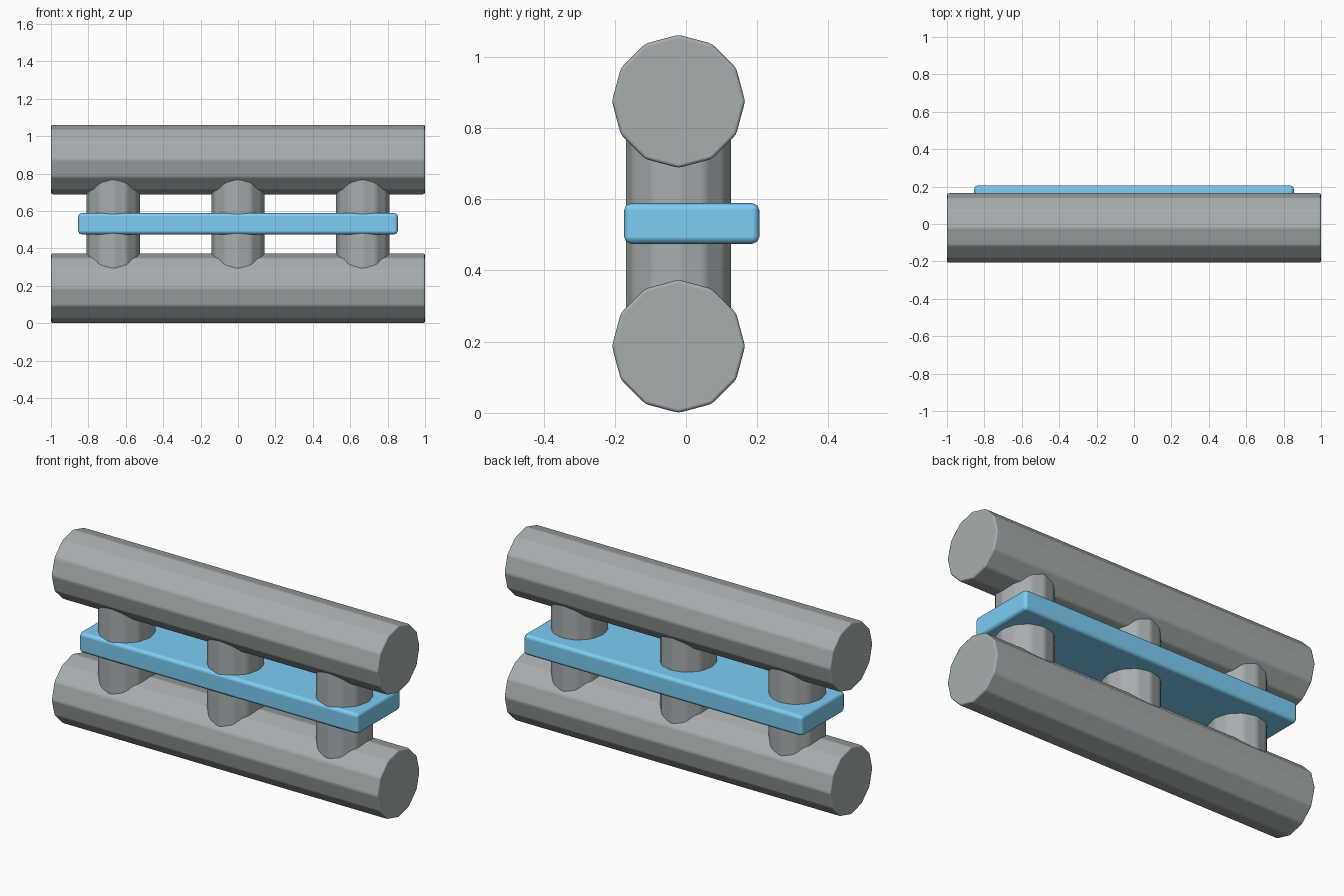
import bpy
from math import pi, radians

if "Cube" in bpy.data.objects:
    bpy.data.objects.remove(bpy.data.objects["Cube"])

YC = -0.021          # shared centre line of rails and posts
SIDES = 12


def material(name, color):
    m = bpy.data.materials.new(name)
    m.diffuse_color = (*color, 1)
    m.use_nodes = True
    m.node_tree.nodes["Principled BSDF"].inputs["Base Color"].default_value = m.diffuse_color
    return m


grey = material("dark_grey", (0.386, 0.42, 0.43))
blue = material("light_blue", (0.205, 0.61, 0.90))


def finish(obj, name, mat, width, segments=2, harden=True):
    """Name, colour, soften the edges and smooth across them."""
    obj.name = name
    obj.data.materials.append(mat)
    bpy.ops.object.transform_apply(location=False, rotation=False, scale=True)
    for p in obj.data.polygons:
        p.use_smooth = True
    m = obj.modifiers.new("edge_bevel", 'BEVEL')
    m.width = width
    m.segments = segments
    m.limit_method = 'ANGLE'
    m.angle_limit = radians(20)
    m.harden_normals = harden


def rail(name, z):
    bpy.ops.mesh.primitive_cylinder_add(vertices=SIDES, radius=0.187, depth=2,
                                        location=(0, YC, z), rotation=(0, pi / 2, 0))
    finish(bpy.context.object, name, grey, 0.01)


def post(name, x):
    bpy.ops.mesh.primitive_cylinder_add(vertices=SIDES, radius=1, depth=0.69,
                                        location=(x, YC, 0.531))
    bpy.context.object.scale = (0.145, 0.15, 1)
    finish(bpy.context.object, name, grey, 0.015)


# Two long horizontal rails
rail("lower_rail", 0.187)
rail("upper_rail", 0.875)

# Three upright posts joining the rails
for i, x in enumerate((-0.667, 0, 0.667)):
    post(f"post_{i + 1}", x)

# Blue plate threaded through the posts
bpy.ops.mesh.primitive_cube_add(size=1, location=(0, 0.016, 0.532))
bpy.context.object.scale = (1.71, 0.38, 0.114)
finish(bpy.context.object, "middle_plate", blue, 0.02)
